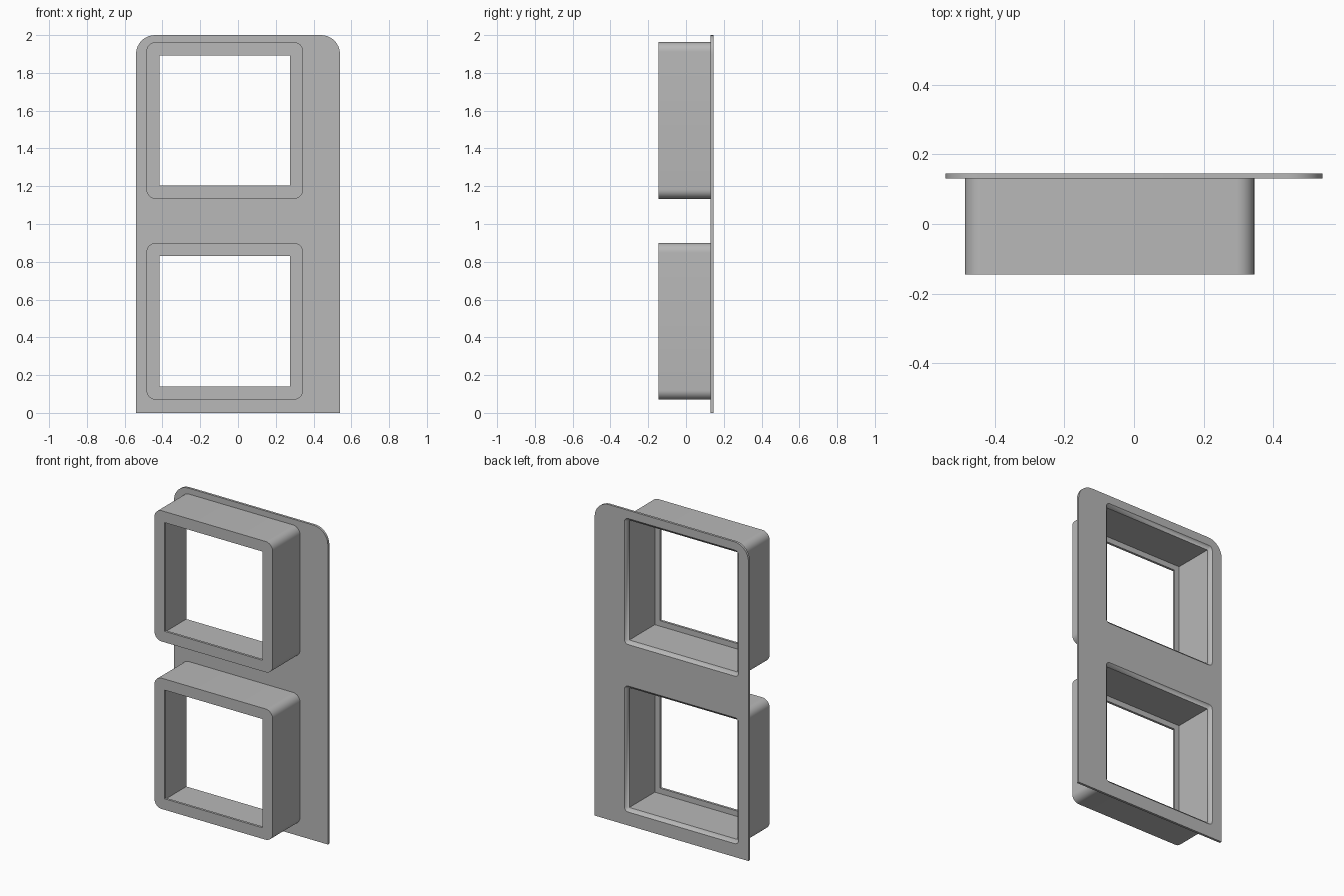
import bpy, bmesh
from math import sin, cos, pi, radians

cube = bpy.data.objects.get("Cube")
if cube:
    bpy.data.objects.remove(cube, do_unlink=True)

grey = bpy.data.materials.new("plain_grey")
grey.use_nodes = True
colour = (0.48, 0.48, 0.48, 1)
grey.diffuse_color = colour
grey.node_tree.nodes["Principled BSDF"].inputs["Base Color"].default_value = colour

FRONT, PLATE_FRONT, BACK = -0.145, 0.13, 0.145
SEGMENTS = 8
CENTRE_X = -0.07
LOWER_Z, UPPER_Z = 0.485, 1.548


def ring(bm, y, cx, cz, half_w, half_h, r_top, r_bottom):
    """Closed loop of vertices round a rectangle with rounded corners."""
    verts = []
    for i, (sx, sz) in enumerate([(1, 1), (-1, 1), (-1, -1), (1, -1)]):
        r = r_top if sz > 0 else r_bottom
        for k in range(SEGMENTS + 1):
            a = (i + k / SEGMENTS) * pi / 2
            verts.append(bm.verts.new((cx + sx * (half_w - r) + r * cos(a), y,
                                       cz + sz * (half_h - r) + r * sin(a))))
    return verts


def bridge(bm, a, b):
    for i in range(len(a)):
        j = (i + 1) % len(a)
        bm.faces.new((a[i], a[j], b[j], b[i]))


def finish(bm, name):
    bmesh.ops.remove_doubles(bm, verts=bm.verts[:], dist=1e-5)
    bmesh.ops.recalc_face_normals(bm, faces=bm.faces[:])
    mesh = bpy.data.meshes.new(name)
    bm.to_mesh(mesh)
    bm.free()
    mesh.materials.append(grey)
    obj = bpy.data.objects.new(name, mesh)
    bpy.context.collection.objects.link(obj)
    bpy.ops.object.select_all(action='DESELECT')
    obj.select_set(True)
    bpy.context.view_layer.objects.active = obj
    bpy.ops.object.shade_smooth_by_angle(angle=radians(30))


def fill(bm, loops):
    """Flat face bounded by the first loop, with the other loops as holes."""
    edges = []
    for loop in loops:
        for i, v in enumerate(loop):
            w = loop[(i + 1) % len(loop)]
            if (v.co - w.co).length > 1e-6:
                edges.append(bm.edges.get((v, w)) or bm.edges.new((v, w)))
    bmesh.ops.triangle_fill(bm, edges=edges, use_beauty=True, normal=(0, 1, 0))


# Square sleeve: front lip, outer wall, chamfered rear mouth and inner wall
SLEEVE = [  # half size, corner radius, depth position
    (0.345, 0, FRONT), (0.415, 0.05, FRONT), (0.415, 0.05, PLATE_FRONT),
    (0.40, 0.025, BACK), (0.38, 0, BACK - 0.02),
    (0.38, 0, FRONT + 0.015), (0.345, 0, FRONT + 0.015),
]
for name, cz in (("lower_sleeve", LOWER_Z), ("upper_sleeve", UPPER_Z)):
    bm = bmesh.new()
    rings = [ring(bm, y, CENTRE_X, cz, h, h, r, r) for h, r, y in SLEEVE]
    for a, b in zip(rings, rings[1:] + rings[:1]):
        bridge(bm, a, b)
    finish(bm, name)

# Back plate with rounded top corners and two openings
bm = bmesh.new()
sides = []
for y, half, r in ((PLATE_FRONT, 0.415, 0.05), (BACK, 0.40, 0.025)):
    loops = [ring(bm, y, 0, 1, 0.54, 1, 0.1, 0)]
    loops += [ring(bm, y, CENTRE_X, cz, half, half, r, r) for cz in (LOWER_Z, UPPER_Z)]
    sides.append(loops)
# Merge the coincident points of the square lower corners before filling
for loops in sides:
    clean = []
    for v in loops[0]:
        if clean and (v.co - clean[-1].co).length < 1e-6:
            bm.verts.remove(v)
        else:
            clean.append(v)
    loops[0] = clean
    fill(bm, loops)
for a, b in zip(*sides):
    bridge(bm, a, b)
finish(bm, "back_plate")
